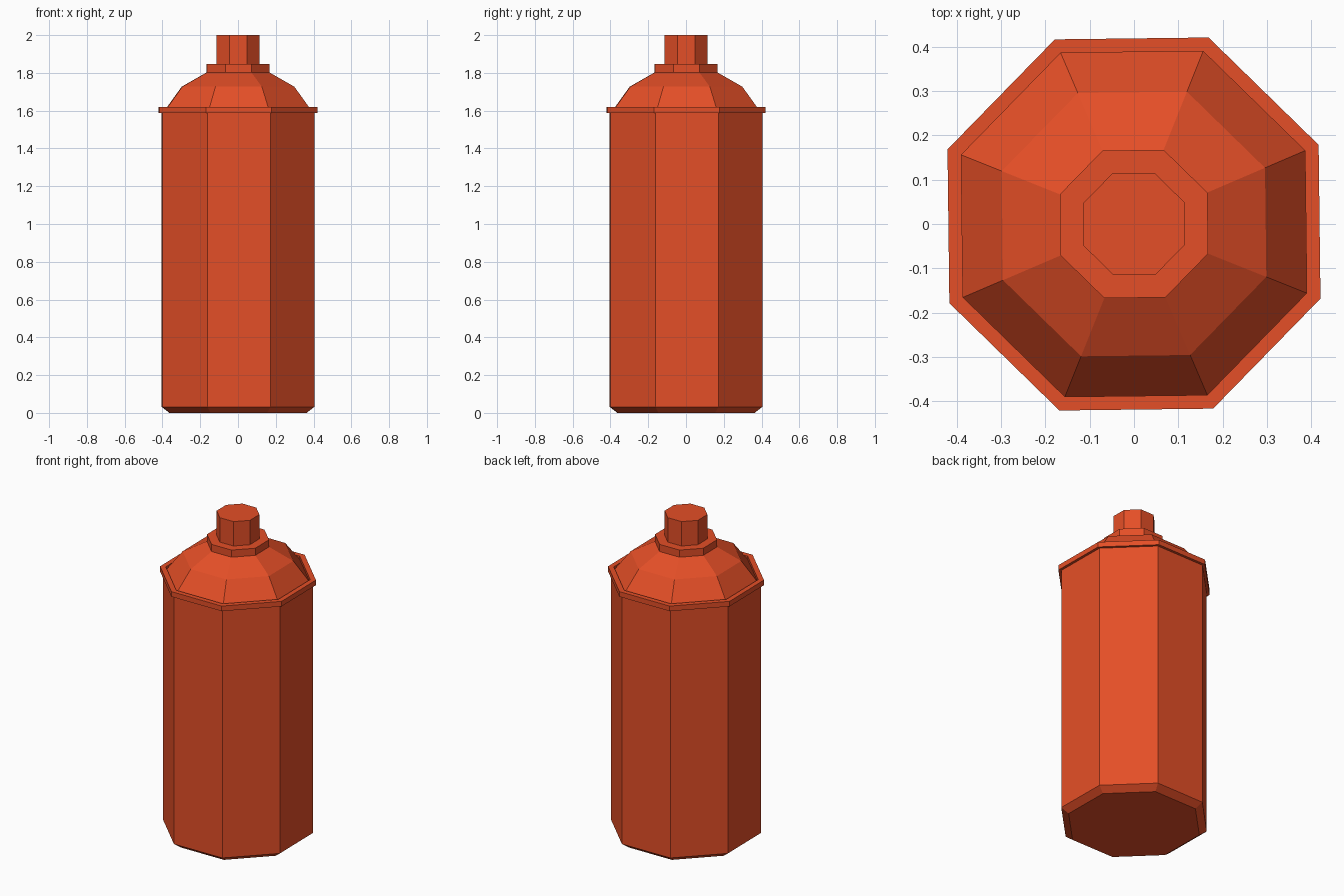
import bpy
import bmesh
import math

cube = bpy.data.objects.get("Cube")
if cube:
    bpy.data.objects.remove(cube, do_unlink=True)

SIDES = 8
TURN = math.radians(23.2)        # a flat side faces the front, very slightly turned
TO_CORNER = 1 / math.cos(math.radians(21.9))   # half width to corner radius

paint = bpy.data.materials.new("orange_red_paint")
paint.use_nodes = True
COLOUR = (0.78, 0.077, 0.02, 1)
paint.diffuse_color = COLOUR
paint.node_tree.nodes["Principled BSDF"].inputs["Base Color"].default_value = COLOUR


def lathe(name, profile, cap_bottom=False, cap_top=False):
    """Sweep (half width, height) points, from bottom to top, round eight flat sides."""
    bm = bmesh.new()
    rings = []
    for width, z in profile:
        r = width * TO_CORNER
        angles = [TURN + math.tau * i / SIDES for i in range(SIDES)]
        rings.append([bm.verts.new((r * math.cos(a), r * math.sin(a), z)) for a in angles])
    for low, high in zip(rings, rings[1:]):
        for i in range(SIDES):
            j = (i + 1) % SIDES
            bm.faces.new((low[i], low[j], high[j], high[i]))
    if cap_bottom:
        bm.faces.new(rings[0][::-1])
    if cap_top:
        bm.faces.new(rings[-1])
    mesh = bpy.data.meshes.new(name)
    bm.to_mesh(mesh)
    bm.free()
    mesh.materials.append(paint)
    obj = bpy.data.objects.new(name, mesh)
    bpy.context.collection.objects.link(obj)
    return obj


# Can body with a chamfered base
lathe("can_body", [(0.363, 0), (0.404, 0.032), (0.404, 1.588)], cap_bottom=True)

# Raised rim with a shallow groove inside it
lathe("rim", [(0.404, 1.588), (0.42, 1.588), (0.42, 1.62), (0.389, 1.62), (0.389, 1.6)])

# Two-step sloping shoulder
lathe("shoulder", [(0.389, 1.6), (0.298, 1.727), (0.167, 1.802)])

# Collar and spray nozzle
lathe("collar", [(0.167, 1.802), (0.167, 1.847), (0.115, 1.847)])
lathe("nozzle", [(0.115, 1.847), (0.115, 2)], cap_top=True)
